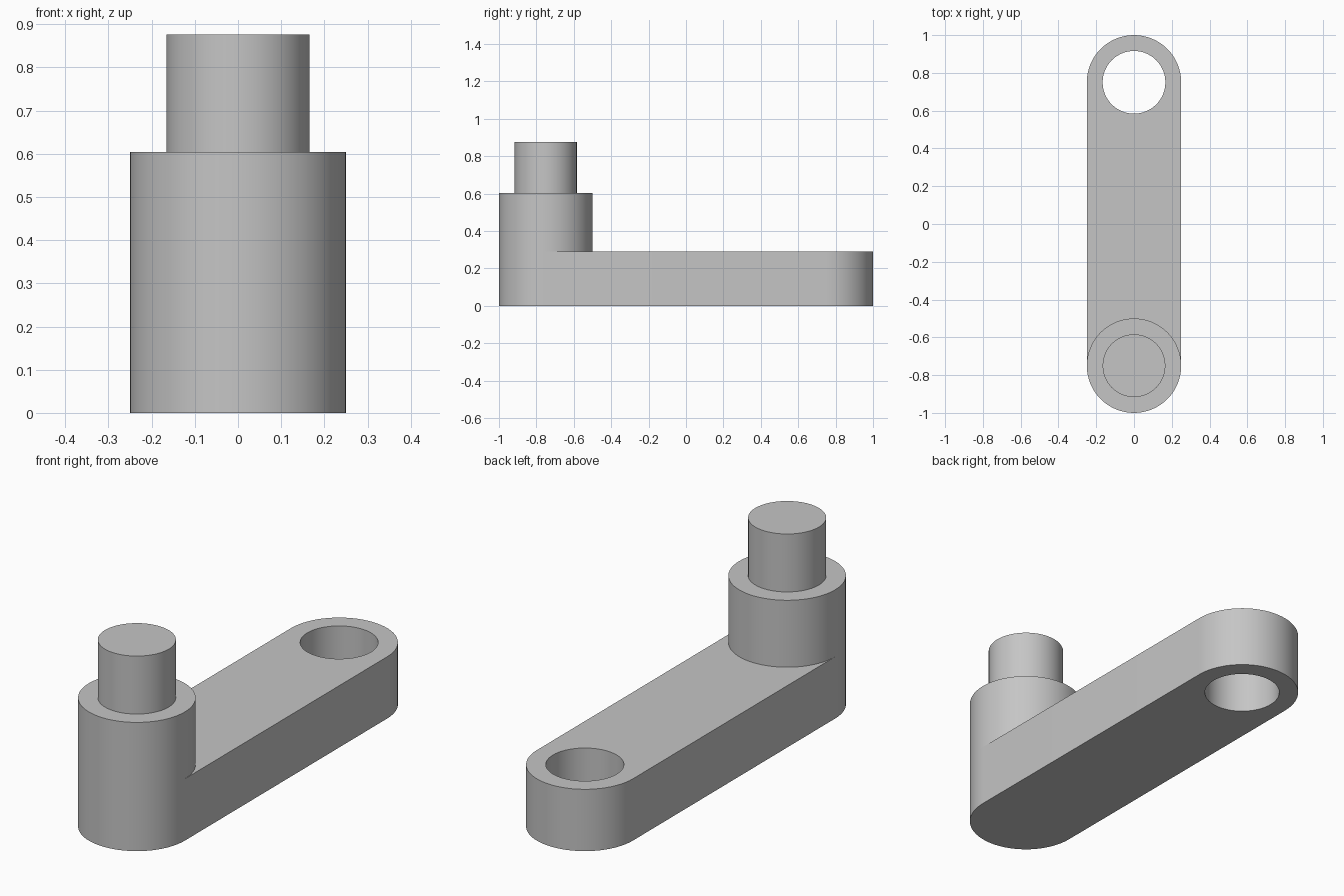
import bpy, bmesh, math

if "Cube" in bpy.data.objects:
    bpy.data.objects.remove(bpy.data.objects["Cube"])

WIDTH_R, PIN_R, END_Y = 0.25, 0.166, 0.75
BAR_TOP, COLLAR_TOP, PIN_TOP = 0.29, 0.604, 0.876
SEGS = 64

grey = bpy.data.materials.new("plain grey")
grey.use_nodes = True
colour = (0.56, 0.56, 0.56, 1)
grey.diffuse_color = colour
grey.node_tree.nodes["Principled BSDF"].inputs["Base Color"].default_value = colour


def arc(radius, y, start, sweep, count):
    return [(radius * math.cos(start + sweep * i / count),
             y + radius * math.sin(start + sweep * i / count)) for i in range(count)]


def circle(radius, y):
    return arc(radius, y, 0, 2 * math.pi, SEGS)


def extrude_outlines(name, outlines, z0, z1, bottom=True):
    """Walls around each closed outline, with caps filled between them."""
    bm = bmesh.new()
    rims = {z0: [], z1: []}
    for outline in outlines:
        rings = {}
        for z in (z0, z1):
            ring = [bm.verts.new((x, y, z)) for x, y in outline]
            rings[z] = ring
            rims[z] += [bm.edges.new((ring[i - 1], ring[i])) for i in range(len(ring))]
        low, high = rings[z0], rings[z1]
        for i in range(len(low)):
            bm.faces.new((low[i - 1], low[i], high[i], high[i - 1]))
    for z in ((z0, z1) if bottom else (z1,)):
        bmesh.ops.triangle_fill(bm, edges=rims[z], use_beauty=True)
    bmesh.ops.recalc_face_normals(bm, faces=bm.faces[:])
    mesh = bpy.data.meshes.new(name)
    bm.to_mesh(mesh)
    bm.free()
    mesh.materials.append(grey)
    obj = bpy.data.objects.new(name, mesh)
    bpy.context.collection.objects.link(obj)
    bpy.ops.object.select_all(action='DESELECT')
    obj.select_set(True)
    bpy.context.view_layer.objects.active = obj
    bpy.ops.object.shade_smooth_by_angle(angle=math.radians(30))
    return obj


# Arm: round-ended bar with a through hole at the back
half = SEGS // 2
bar = (arc(WIDTH_R, END_Y, 0, math.pi, half) + [(-WIDTH_R, END_Y)]
       + arc(WIDTH_R, -END_Y, math.pi, math.pi, half) + [(WIDTH_R, -END_Y)])
extrude_outlines("arm", [bar, circle(PIN_R, END_Y)], 0, BAR_TOP)

# Collar and pin standing on the front end
extrude_outlines("collar", [circle(WIDTH_R, -END_Y)], BAR_TOP, COLLAR_TOP, bottom=False)
extrude_outlines("pin", [circle(PIN_R, -END_Y)], COLLAR_TOP, PIN_TOP, bottom=False)
